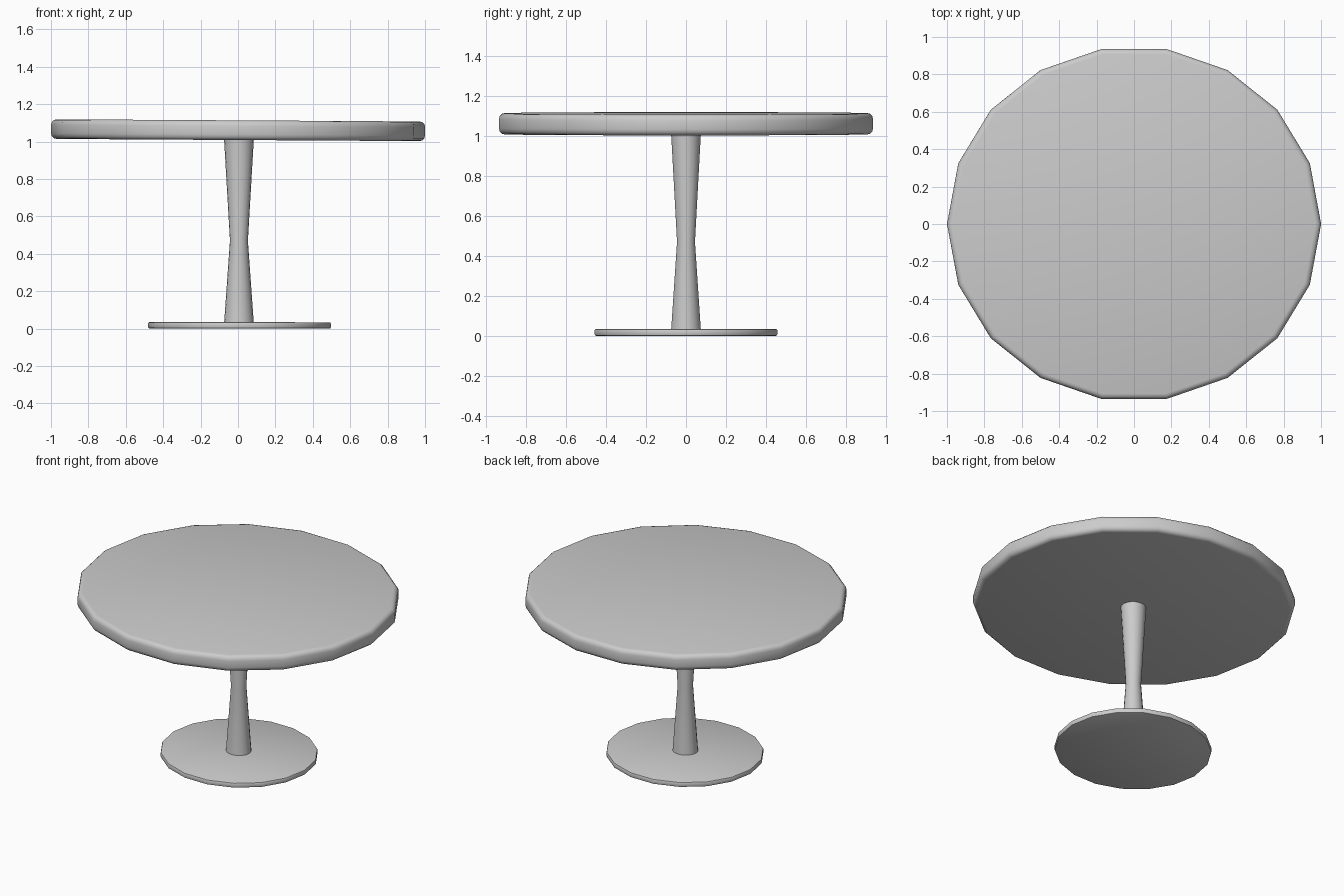
import bpy, bmesh, math

if "Cube" in bpy.data.objects:
    bpy.data.objects.remove(bpy.data.objects["Cube"])

SIDES = 18
SQUASH = 0.95  # table is slightly narrower front to back


def lathe(name, profile, x=0.0, z=0.0, tilt=0.0, angle=35):
    """Spin (radius, height) rings into a capped solid."""
    bm = bmesh.new()
    rings = []
    for r, h in profile:
        rings.append([bm.verts.new((r * math.cos(2 * math.pi * i / SIDES),
                                    r * SQUASH * math.sin(2 * math.pi * i / SIDES), h))
                      for i in range(SIDES)])
    for low, high in zip(rings, rings[1:]):
        for i in range(SIDES):
            j = (i + 1) % SIDES
            bm.faces.new((low[i], low[j], high[j], high[i]))
    bm.faces.new(rings[0][::-1])
    bm.faces.new(rings[-1])
    mesh = bpy.data.meshes.new(name)
    bm.to_mesh(mesh)
    bm.free()
    ob = bpy.data.objects.new(name, mesh)
    bpy.context.collection.objects.link(ob)
    ob.location = (x, 0, z)
    ob.rotation_euler = (0, tilt, 0)
    bpy.ops.object.select_all(action='DESELECT')
    ob.select_set(True)
    bpy.context.view_layer.objects.active = ob
    bpy.ops.object.shade_smooth_by_angle(angle=math.radians(angle))
    return ob


def rounded_disc(radius, height, bevel, steps=3):
    """Half-outline of a disc with rounded rims, from bottom to top."""
    pts = []
    for k in range(steps + 1):
        a = math.pi / 2 * k / steps
        pts.append((radius - bevel + bevel * math.sin(a), bevel - bevel * math.cos(a)))
    return pts + [(r, height - h) for r, h in reversed(pts)]


# Tabletop, with a very slight sideways tilt
lathe("tabletop", rounded_disc(1.0, 0.105, 0.03), z=1.008, tilt=0.006)

# Waisted column
lathe("column", [(0.08, 0.02), (0.048, 0.47), (0.08, 1.02)], x=0.005)

# Floor plate
lathe("base_plate", rounded_disc(0.489, 0.034, 0.008, 2), x=0.008, tilt=0.001)
